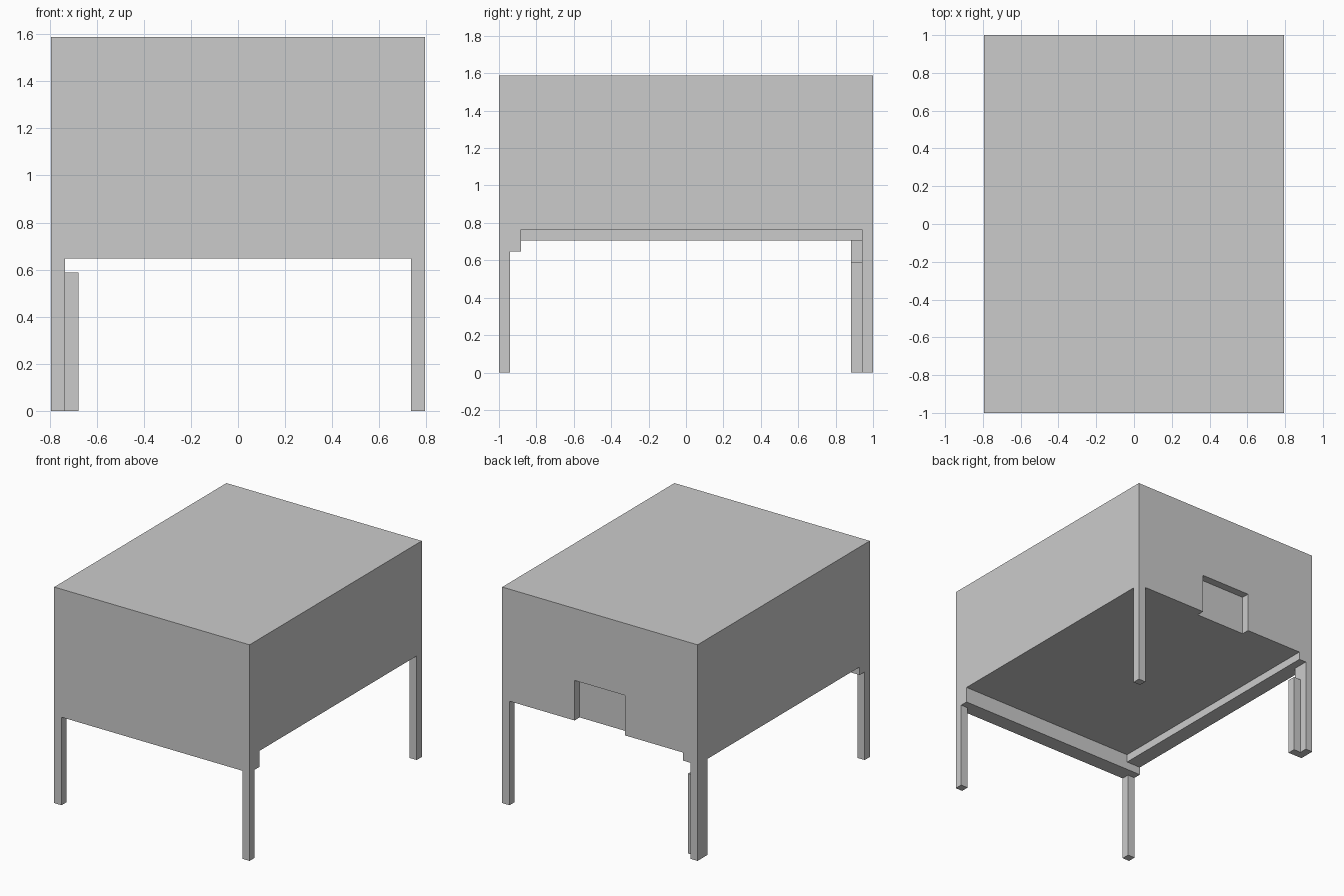
import bpy
import bmesh
from mathutils import Vector

if "Cube" in bpy.data.objects:
    bpy.data.objects.remove(bpy.data.objects["Cube"], do_unlink=True)

U = 2 / 34                      # grid cell; the model is 27 x 34 x 27 cells
ORIGIN = Vector((13.5, 17, 0))

grey = bpy.data.materials.new("light_grey")
grey.use_nodes = True
grey.diffuse_color = (0.6, 0.6, 0.6, 1)
grey.node_tree.nodes["Principled BSDF"].inputs["Base Color"].default_value = (0.6, 0.6, 0.6, 1)


def box(name, lo, hi):
    """Box between two corners given in grid cells."""
    lo, hi = ((Vector(c) - ORIGIN) * U for c in (lo, hi))
    bm = bmesh.new()
    bmesh.ops.create_cube(bm, size=1)
    bmesh.ops.scale(bm, vec=hi - lo, verts=bm.verts)
    bmesh.ops.translate(bm, vec=(lo + hi) / 2, verts=bm.verts)
    mesh = bpy.data.meshes.new(name)
    bm.to_mesh(mesh)
    bm.free()
    mesh.materials.append(grey)
    obj = bpy.data.objects.new(name, mesh)
    bpy.context.collection.objects.link(obj)
    return obj


# Main body with a shallow recess in the back, open at the bottom
body = box("body", (0, 0, 13), (27, 34, 27))
cutter = box("recess_cutter", (10, 33, 12), (17, 35, 18))
cutter.hide_render = True
cut = body.modifiers.new("recess", 'BOOLEAN')
cut.operation = 'DIFFERENCE'
cut.solver = 'EXACT'
cut.object = cutter
bpy.context.view_layer.objects.active = body
bpy.ops.object.modifier_apply(modifier=cut.name)
bpy.data.objects.remove(cutter, do_unlink=True)

# Beams under the front and the right edge
box("front_beam", (0, 0, 11), (27, 2, 13))
box("right_beam", (0, 2, 12), (2, 34, 13))

# Legs, with a wider one and a short brace at the back right
box("front_right_leg", (0, 0, 0), (1, 1, 11))
box("front_left_leg", (26, 0, 0), (27, 1, 11))
box("back_left_leg", (26, 33, 0), (27, 34, 13))
box("back_right_leg", (0, 32, 0), (1, 34, 12))
box("back_right_brace", (1, 32, 0), (2, 33, 10))
